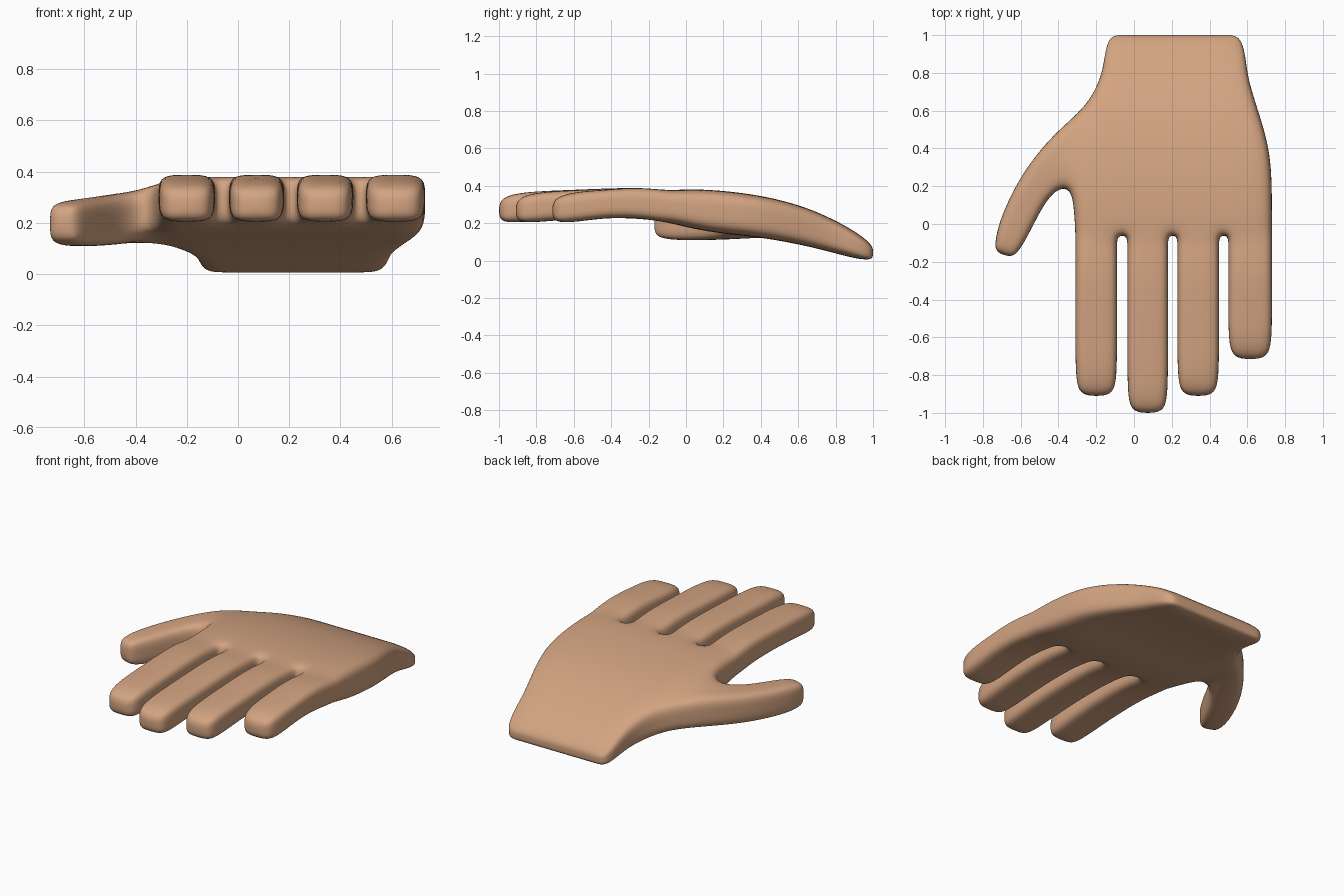
import bpy, bmesh
from mathutils import Vector

if "Cube" in bpy.data.objects:
    bpy.data.objects.remove(bpy.data.objects["Cube"])

bm = bmesh.new()

# x lines across the knuckles: three per finger, single gap between fingers
COLS = [-.31, -.20, -.09, -.035, .07, .18, .23, .34, .45, .50, .615, .73]
# palm rows from knuckles to wrist: y, top z, bottom z, left x, right x
ROWS = [(-.06, .378, .195, -.31, .73), (.05, .382, .168, -.315, .73),
        (.19, .375, .145, -.33, .73), (.40, .35, .125, -.33, .72),
        (.62, .295, .085, -.25, .65), (.78, .225, .045, -.17, .60),
        (.90, .16, .012, -.155, .59), (1.0, .085, .0, -.13, .56)]
LAST, END = len(COLS) - 1, len(ROWS) - 1
cache = {}


def vert(i, j, k):
    """Palm vertex at column i, row j, level k (0 bottom, 1 middle, 2 top)."""
    if (i, j, k) not in cache:
        y, top, bot, xl, xr = ROWS[j]
        f = (COLS[i] - COLS[0]) / (COLS[-1] - COLS[0])
        z = bot + (top - bot) * k / 2
        if i in (0, LAST):                       # soften the palm's sides
            z += (0, 0, -.012)[k] + (.015 if k == 0 and j < END else 0)
        cache[i, j, k] = bm.verts.new((xl + (xr - xl) * f, y, z))
    return cache[i, j, k]


def tube(root, rings, tip):
    """Extrude an eight-sided digit from a root loop through rings to a tip."""
    loop = root
    for ring in rings:
        new = [bm.verts.new(p) for p in ring]
        for n in range(8):
            m = (n + 1) % 8
            bm.faces.new((loop[n], loop[m], new[m], new[n]))
        loop = new
    c = bm.verts.new(tip)
    for n in (0, 2, 4, 6):
        bm.faces.new((loop[n - 1], loop[n], loop[n + 1], c))


LOOP = [(0, 0), (1, 0), (2, 0), (2, 1), (2, 2), (1, 2), (0, 2), (0, 1)]


def ring(a, b, bot, top):
    """Squarish loop between plan points a and b."""
    a, b = Vector(a), Vector(b)
    out = []
    for u, v in LOOP:
        p = a.lerp(b, u / 2)
        out.append((p.x, p.y, bot + (top - bot) * v / 2))
    return out


# palm: top and bottom
for j in range(END):
    for i in range(LAST):
        for k in (0, 2):
            bm.faces.new((vert(i, j, k), vert(i + 1, j, k),
                          vert(i + 1, j + 1, k), vert(i, j + 1, k)))
# palm: sides, leaving the thumb root open
THUMB = 2
for j in range(END):
    for k in (0, 1):
        for i in (0, LAST):
            if i == 0 and j in (THUMB, THUMB + 1):
                continue
            bm.faces.new((vert(i, j, k), vert(i, j + 1, k),
                          vert(i, j + 1, k + 1), vert(i, j, k + 1)))
# webs between fingers and the wrist end
for k in (0, 1):
    for i in (2, 5, 8):
        bm.faces.new((vert(i, 0, k), vert(i + 1, 0, k),
                      vert(i + 1, 0, k + 1), vert(i, 0, k + 1)))
    for i in range(LAST):
        bm.faces.new((vert(i, END, k), vert(i + 1, END, k),
                      vert(i + 1, END, k + 1), vert(i, END, k + 1)))

# fingers
for n, tip_y in enumerate((-.915, -1.005, -.915, -.72)):
    c = n * 3
    xl, xr = COLS[c], COLS[c + 2]
    root = [vert(c + u, 0, v) for u, v in LOOP]
    rings = []
    for y, bot, top, s in ((-.12, .208, .378, 1), (-.27, .23, .393, 1),
                           (-.06 + (tip_y + .06) * .58, .228, .378, 1),
                           (tip_y + .12, .205, .368, 1), (tip_y + .01, .203, .335, .84)):
        mid, h = (xl + xr) / 2, (xr - xl) / 2 * s
        rings.append(ring((mid - h, y), (mid + h, y), bot, top))
    tube(root, rings, ((xl + xr) / 2, tip_y, .268))

# thumb
root = [vert(0, THUMB + u, v) for u, v in LOOP]
tube(root, [ring((-.405, .19), (-.425, .48), .122, .325),
            ring((-.475, .11), (-.595, .27), .112, .302),
            ring((-.545, -.03), (-.705, .04), .108, .29),
            ring((-.60, -.13), (-.735, -.085), .115, .28),
            ring((-.64, -.175), (-.735, -.143), .135, .262)],
     (-.692, -.168, .2))

bmesh.ops.recalc_face_normals(bm, faces=bm.faces)
mesh = bpy.data.meshes.new("hand")
bm.to_mesh(mesh)
bm.free()
hand = bpy.data.objects.new("hand", mesh)
bpy.context.collection.objects.link(hand)
mesh.shade_smooth()

skin = bpy.data.materials.new("skin")
skin.diffuse_color = (.65, .37, .22, 1)
skin.use_nodes = True
skin.node_tree.nodes["Principled BSDF"].inputs["Base Color"].default_value = skin.diffuse_color
mesh.materials.append(skin)

sub = hand.modifiers.new("smooth", 'SUBSURF')
sub.levels = sub.render_levels = 3
